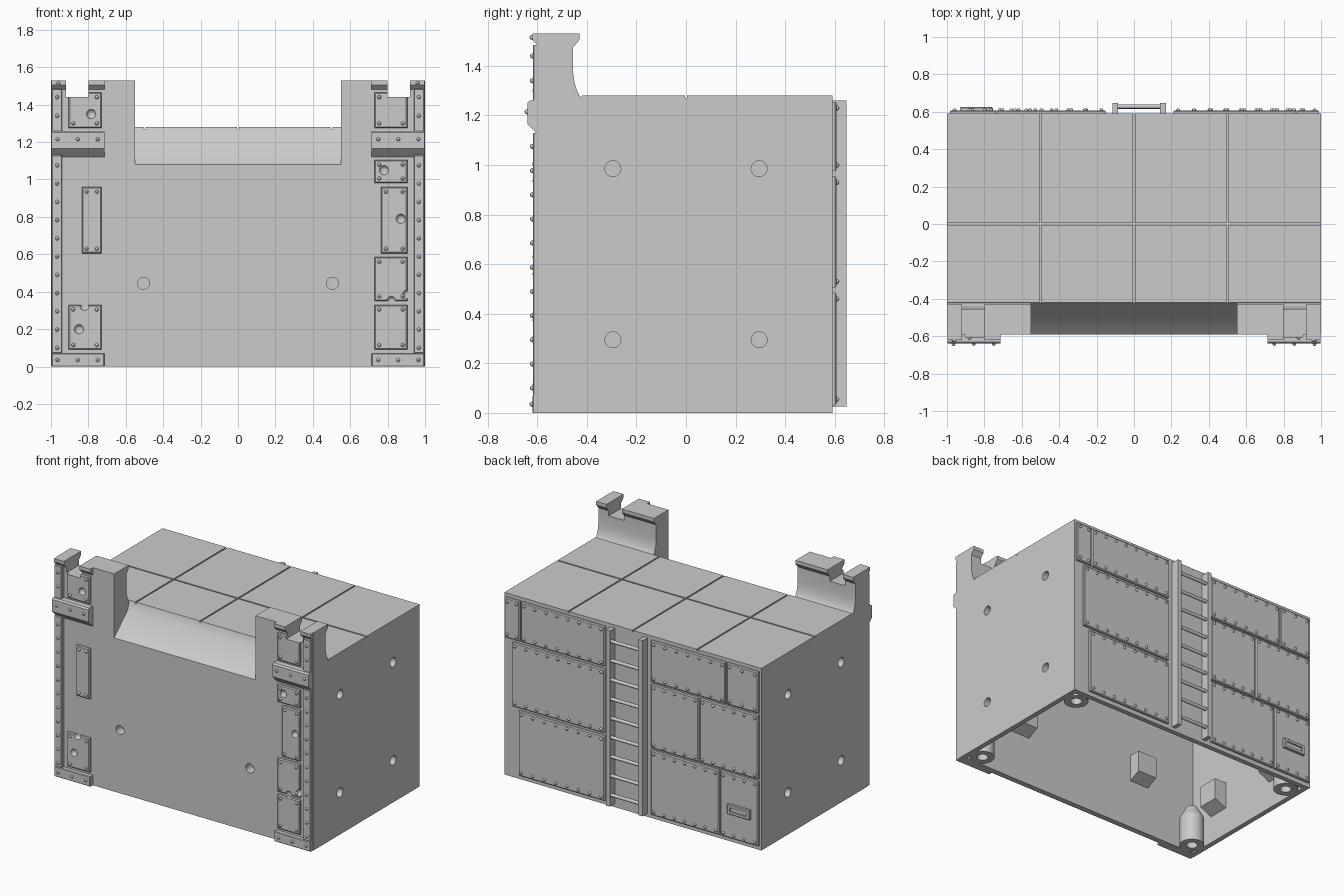
import bpy, bmesh, math
from mathutils import Matrix, Vector

old = bpy.data.objects.get("Cube")
if old:
    bpy.data.objects.remove(old, do_unlink=True)

grey = bpy.data.materials.new("plain grey")
grey.use_nodes = True
grey.diffuse_color = (0.6, 0.6, 0.6, 1)
grey.node_tree.nodes["Principled BSDF"].inputs["Base Color"].default_value = (0.6, 0.6, 0.6, 1)


# Helpers
def finish(name, bm):
    bmesh.ops.recalc_face_normals(bm, faces=bm.faces[:])
    me = bpy.data.meshes.new(name)
    bm.to_mesh(me)
    bm.free()
    me.materials.append(grey)
    ob = bpy.data.objects.new(name, me)
    bpy.context.collection.objects.link(ob)
    return ob


def add_box(bm, x0, x1, y0, y1, z0, z1):
    mat = Matrix.Translation(((x0 + x1) / 2, (y0 + y1) / 2, (z0 + z1) / 2))
    mat = mat @ Matrix.Diagonal((abs(x1 - x0), abs(y1 - y0), abs(z1 - z0), 1))
    return bmesh.ops.create_cube(bm, size=1, matrix=mat)["verts"]


def add_prism(bm, profile, x0, x1):
    """Extrude a (y, z) profile along x."""
    face = bm.faces.new([bm.verts.new((x0, y, z)) for y, z in profile])
    out = bmesh.ops.extrude_face_region(bm, geom=[face])["geom"]
    moved = [v for v in out if isinstance(v, bmesh.types.BMVert)]
    bmesh.ops.translate(bm, verts=moved, vec=(x1 - x0, 0, 0))


def add_cyl(bm, centre, axis, r, depth, r2=None, sides=32):
    rot = Vector((0, 0, 1)).rotation_difference(Vector(axis)).to_matrix().to_4x4()
    bmesh.ops.create_cone(bm, cap_ends=True, segments=sides, radius1=r,
                          radius2=r if r2 is None else r2, depth=depth,
                          matrix=Matrix.Translation(centre) @ rot)


def add_panel(bm, x0, x1, z0, z1, y0, y1, chamfer=0.006):
    """Plate whose outer edges (at y1) are chamfered."""
    verts = add_box(bm, x0, x1, y0, y1, z0, z1)
    edges = {e for v in verts for e in v.link_edges
             if all(abs(w.co.y - y1) < 1e-5 for w in e.verts)}
    bmesh.ops.bevel(bm, geom=list(edges), offset=chamfer, segments=1, affect='EDGES')


def add_rivet(bm, x, y, z):
    mat = Matrix.Translation((x, y, z)) @ Matrix.Diagonal((1, 1.1, 1, 1))
    bmesh.ops.create_uvsphere(bm, u_segments=10, v_segments=6, radius=0.0105, matrix=mat)


def combine(ob, bm, operation):
    """Apply a boolean with the given bmesh and discard the cutter."""
    tool = finish("cutter", bm)
    tool.hide_render = True
    mod = ob.modifiers.new("cut", 'BOOLEAN')
    mod.operation, mod.solver, mod.object = operation, 'EXACT', tool
    bpy.context.view_layer.update()
    result = ob.evaluated_get(bpy.context.evaluated_depsgraph_get())
    me = bpy.data.meshes.new_from_object(result)
    ob.modifiers.clear()
    ob.data = me
    bpy.data.objects.remove(tool, do_unlink=True)


def smooth(ob):
    bpy.ops.object.select_all(action='DESELECT')
    ob.select_set(True)
    bpy.context.view_layer.objects.active = ob
    bpy.ops.object.shade_smooth_by_angle(angle=math.radians(35))


SIDES = (-1, 1)

# Main shell with a sloped front lip
bm = bmesh.new()
add_prism(bm, [(-.59, 0), (.59, 0), (.59, 1.28), (-.42, 1.28), (-.44, 1.22), (-.59, 1.08)], -1, 1)
body = finish("body_shell", bm)

# Two front towers
bm = bmesh.new()
for s in SIDES:
    add_prism(bm, [(-.59, 1), (-.59, 1.53), (-.43, 1.53), (-.43, 1.505), (-.455, 1.475),
                   (-.455, 1.37), (-.45, 1.335), (-.442, 1.305), (-.43, 1.28), (-.4, 1.25), (-.4, 1)],
              s * .55, s)
combine(body, bm, 'UNION')

# Hollow interior, open underneath
bm = bmesh.new()
add_prism(bm, [(-.55, -.1), (.555, -.1), (.555, 1.24), (-.4, 1.24), (-.4, 1.2), (-.55, 1.05)], -.965, .965)
combine(body, bm, 'DIFFERENCE')

# Peg sockets: wall position, outward axis
sockets = [((s * .505, -.59, .445), (0, -1, 0)) for s in SIDES]
sockets += [((s, y, z), (s, 0, 0)) for s in SIDES for y in (-.295, .295) for z in (.295, .985)]

# Blocks behind the sockets with a sloping underside
bm = bmesh.new()
for pos, axis in sockets:
    c = Vector(pos) - Vector(axis) * .07
    half = Vector([.055 if a else .075 for a in axis])
    verts = add_box(bm, c.x - half.x, c.x + half.x, c.y - half.y, c.y + half.y, c.z - .11, c.z + .09)
    for v in verts:
        if v.co.z < c.z and (v.co - c).dot(Vector(axis)) < 0:
            v.co.z += .05
combine(body, bm, 'UNION')

# Cut sockets, roof grooves and tower notches
bm = bmesh.new()
for pos, axis in sockets:
    add_cyl(bm, pos, axis, .032, .13)
combine(body, bm, 'DIFFERENCE')
bm = bmesh.new()
for x in (-.5, 0, .5):
    add_box(bm, x - .005, x + .005, -.425, .7, 1.27, 1.3)
combine(body, bm, 'DIFFERENCE')
bm = bmesh.new()
add_box(bm, -1.1, 1.1, -.005, .005, 1.27, 1.3)
for s in SIDES:
    add_box(bm, s * .8, s * .92, -.7, -.3, 1.44, 1.6)
combine(body, bm, 'DIFFERENCE')
smooth(body)

# Corner screw posts inside the base
bm = bmesh.new()
for sx in SIDES:
    for sy in SIDES:
        add_cyl(bm, (sx * .89, sy * .475, .1), (0, 0, 1), .08, .2)
        add_cyl(bm, (sx * .89, sy * .475, .24), (0, 0, 1), .08, .08, .035)
posts = finish("corner_posts", bm)
bm = bmesh.new()
for sx in SIDES:
    for sy in SIDES:
        add_cyl(bm, (sx * .89, sy * .475, .05), (0, 0, 1), .037, .2)
combine(posts, bm, 'DIFFERENCE')
smooth(posts)

rivets = bmesh.new()

# Front corner trim: strips, foot plates, brackets and caps
bm = bmesh.new()
for s in SIDES:
    add_panel(bm, s * .94, s * .997, .07, 1.13, -.58, -.618, .004)
    add_panel(bm, s * .94, s * .997, 1.25, 1.485, -.58, -.618, .004)
    add_panel(bm, s * .715, s * .997, 0, .07, -.58, -.62, .004)
    add_prism(bm, [(-.58, 1.12), (-.595, 1.12), (-.64, 1.165), (-.64, 1.25), (-.63, 1.26), (-.58, 1.26)],
              s * .715, s * .997)
    for x0, x1 in ((.715, .8), (.92, .997)):
        add_prism(bm, [(-.58, 1.53), (-.62, 1.53), (-.62, 1.505), (-.595, 1.48), (-.58, 1.48)],
                  s * x0, s * x1)
    for x in (.75, .857, .965):
        add_rivet(rivets, s * x, -.62, .035)
        add_rivet(rivets, s * x, -.64, 1.215)
    for i in range(11):
        add_rivet(rivets, s * .967, -.618, .1 + i * .0975)
    for z in (1.34, 1.44):
        add_rivet(rivets, s * .967, -.618, z)
    add_rivet(rivets, s * .96, -.62, 1.515)
finish("corner_trim", bm)

# Front armour panels: x0, x1, z0, z1
front_panels = [
    (-.905, -.73, 1.275, 1.465), (-.835, -.73, .605, .96), (-.905, -.73, .09, .33),
    (.73, .905, 1.275, 1.465), (.73, .905, .98, 1.105), (.765, .905, .605, .96),
    (.73, .905, .35, .585), (.73, .905, .09, .33)]
bm = bmesh.new()
for x0, x1, z0, z1 in front_panels:
    add_panel(bm, x0, x1, z0, z1, -.58, -.608)
    for x in (x0 + .025, x1 - .025):
        for z in (z0 + .025, z1 - .025):
            if z < 1.43 or abs(x) < .8:
                add_rivet(rivets, x, -.608, z)
panels = finish("front_panels", bm)

# Notches and shot dents in the panels
bm = bmesh.new()
for s in SIDES:
    add_box(bm, s * .8, s * .92, -.7, -.3, 1.44, 1.6)
for x, z in ((-.785, 1.35), (-.85, .2), (-.82, .325), (.78, 1.05), (.87, .79), (.82, .35), (.905, .385)):
    bmesh.ops.create_uvsphere(bm, u_segments=16, v_segments=10, radius=.026,
                              matrix=Matrix.Translation((x, -.614, z)))
combine(panels, bm, 'DIFFERENCE')

# Rear armour panels with rows of rivets
rear_panels = [
    (.87, .99, .975, 1.255), (.21, .86, .975, 1.255), (.21, .93, .505, .955), (.21, .88, .03, .485),
    (-.73, -.15, .965, 1.255), (-.985, -.74, .965, 1.255), (-.52, -.15, .5, .95),
    (-.985, -.53, .5, .95), (-.68, -.15, .03, .485), (-.985, -.69, .03, .485)]
bm = bmesh.new()
for x0, x1, z0, z1 in rear_panels:
    add_panel(bm, x0, x1, z0, z1, .58, .607)
    count = max(1, round((x1 - x0 - .05) / .085))
    for i in range(count + 1):
        x = x0 + .025 + i * (x1 - x0 - .05) / count
        for z in (z0 + .025, z1 - .025):
            add_rivet(rivets, x, .607, z)
finish("rear_panels", bm)
smooth(finish("rivets", rivets))

# Slotted vent on the lower rear panel
bm = bmesh.new()
add_panel(bm, -.93, -.755, .205, .275, .6, .625, .004)
vent = finish("rear_vent", bm)
bm = bmesh.new()
add_box(bm, -.91, -.775, .614, .65, .225, .255)
combine(vent, bm, 'DIFFERENCE')

# Ladder on the back
bm = bmesh.new()
for x in (-.1, .155):
    add_box(bm, x - .015, x + .015, .585, .647, .025, 1.26)
finish("ladder_rails", bm)
bm = bmesh.new()
for i in range(9):
    add_cyl(bm, (.0275, .628, .1 + i * .135), (1, 0, 0), .012, .25, sides=12)
smooth(finish("ladder_rungs", bm))
